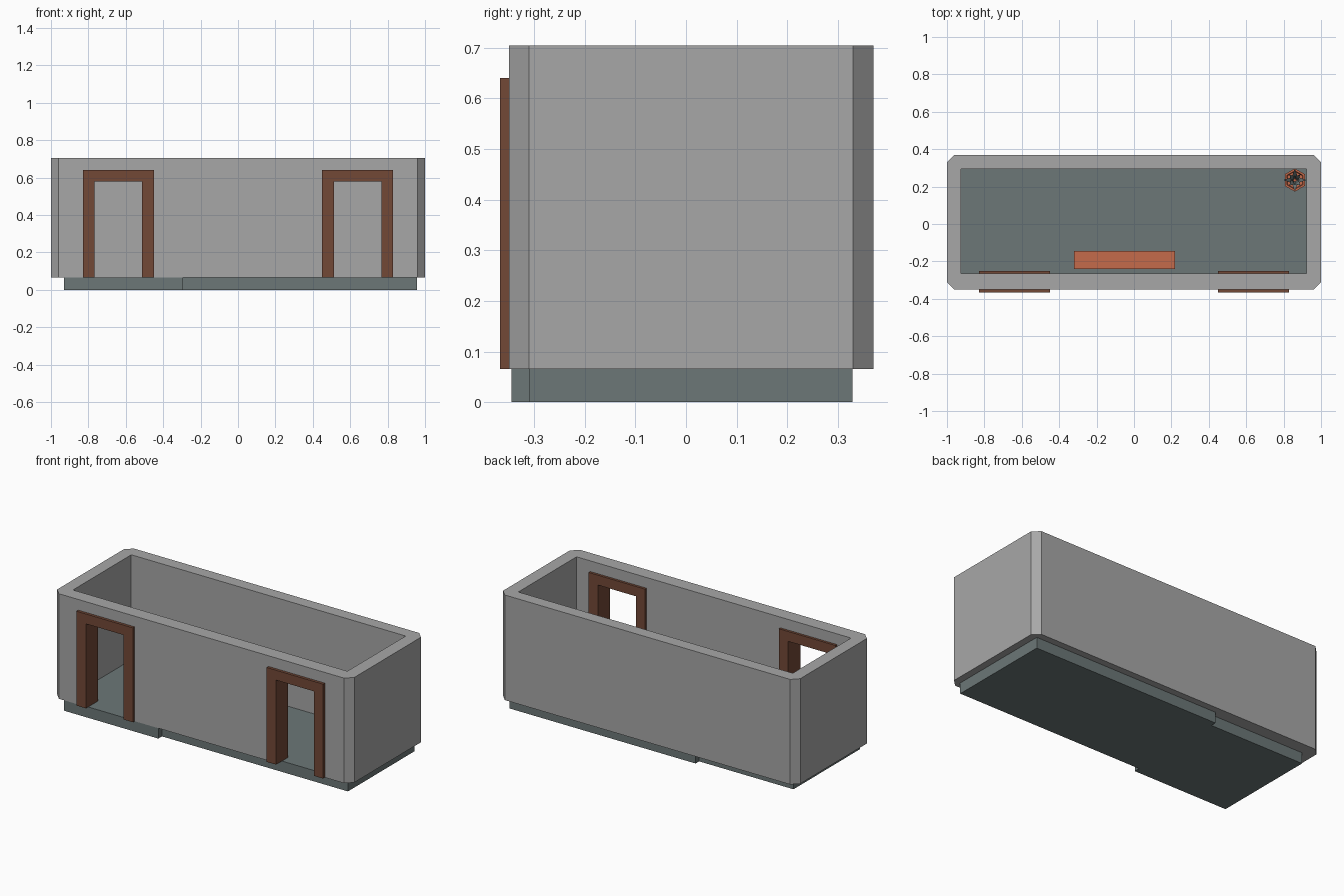
import bpy, bmesh, math
from mathutils import Vector

if "Cube" in bpy.data.objects:
    bpy.data.objects.remove(bpy.data.objects["Cube"])


def material(name, rgb):
    m = bpy.data.materials.new(name)
    m.diffuse_color = (*rgb, 1)
    m.use_nodes = True
    m.node_tree.nodes["Principled BSDF"].inputs["Base Color"].default_value = m.diffuse_color
    return m


GREY = material("wall grey", (0.39, 0.39, 0.39))
SLATE = material("slate", (0.15, 0.185, 0.185))
BROWN = material("door brown", (0.17, 0.065, 0.037))
ORANGE = material("warm orange", (0.56, 0.145, 0.07))


def finish(name, bm, mat):
    bmesh.ops.recalc_face_normals(bm, faces=bm.faces)
    me = bpy.data.meshes.new(name)
    bm.to_mesh(me)
    bm.free()
    ob = bpy.data.objects.new(name, me)
    bpy.context.collection.objects.link(ob)
    me.materials.append(mat)
    return ob


def prism(name, pts, vec, mat):
    """Extrude a closed outline of 3D points along vec."""
    bm = bmesh.new()
    f = bm.faces.new([bm.verts.new(p) for p in pts])
    r = bmesh.ops.extrude_face_region(bm, geom=[f])
    bmesh.ops.translate(bm, vec=vec,
                        verts=[v for v in r["geom"] if isinstance(v, bmesh.types.BMVert)])
    return finish(name, bm, mat)


def plan(name, pts, z0, z1, mat):
    return prism(name, [(x, y, z0) for x, y in pts], (0, 0, z1 - z0), mat)


def box(name, x0, x1, y0, y1, z0, z1, mat):
    return plan(name, [(x0, y0), (x1, y0), (x1, y1), (x0, y1)], z0, z1, mat)


def cut(ob, cutter):
    m = ob.modifiers.new("cut", 'BOOLEAN')
    m.operation, m.solver, m.object = 'DIFFERENCE', 'EXACT', cutter
    bpy.context.view_layer.objects.active = ob
    bpy.ops.object.modifier_apply(modifier=m.name)
    bpy.data.objects.remove(cutter, do_unlink=True)


FLOOR, TOP = 0.066, 0.705

# stepped floor slab
plan("floor_slab", [(-0.93, -0.345), (-0.295, -0.345), (-0.295, -0.31), (0.957, -0.31),
                    (0.957, 0.329), (-0.295, 0.329), (-0.295, 0.295), (-0.93, 0.295)],
     0, FLOOR, SLATE)

# wall ring with chamfered outer corners
c = 0.04
walls = plan("walls", [(-1 + c, -0.35), (1 - c, -0.35), (1, -0.35 + c), (1, 0.37 - c),
                       (1 - c, 0.37), (-1 + c, 0.37), (-1, 0.37 - c), (-1, -0.35 + c)],
             FLOOR, TOP, GREY)
cut(walls, box("room_cutter", -0.925, 0.922, -0.265, 0.295, -0.1, 1, GREY))

# doorways and frames running through the front wall
for side, cx in (("left", -0.64), ("right", 0.64)):
    cut(walls, box("door_cutter", cx - 0.16, cx + 0.16, -0.5, -0.15, -0.1, 0.61, GREY))
    w, i = 0.19, 0.127
    outline = [(-w, FLOOR), (-i, FLOOR), (-i, 0.58), (i, 0.58),
               (i, FLOOR), (w, FLOOR), (w, 0.64), (-w, 0.64)]
    prism(side + "_door_frame", [(cx + x, -0.367, z) for x, z in outline],
          (0, 0.117, 0), BROWN)

# bench against the front wall
box("bench", -0.32, 0.22, -0.24, -0.145, FLOOR, 0.18, ORANGE)

# potted plant in the back right corner
PX, PY = 0.86, 0.235
bm = bmesh.new()
rings = []
for r, z in ((0.042, FLOOR), (0.062, 0.16), (0.05, 0.16), (0.046, 0.145)):
    rings.append([bm.verts.new((PX + r * math.cos(math.radians(30 + 60 * k)),
                                PY + r * math.sin(math.radians(30 + 60 * k)), z))
                  for k in range(6)])
for a, b in zip(rings, rings[1:]):
    for k in range(6):
        bm.faces.new((a[k], a[(k + 1) % 6], b[(k + 1) % 6], b[k]))
bm.faces.new(rings[0])
bm.faces.new(rings[-1])
finish("plant_pot", bm, ORANGE)

# folded pointed leaves
bm = bmesh.new()
for k in range(8):
    a = math.radians(45 * k)
    reach, high = (0.062, 0.27) if k % 2 == 0 else (0.042, 0.31)
    out = Vector((math.cos(a), math.sin(a), 0))
    across = Vector((-out.y, out.x, 0)) * 0.013
    root = bm.verts.new(Vector((PX, PY, 0.145)) + out * 0.006)
    mid = Vector((PX, PY, 0.145 + (high - 0.145) * 0.6)) + out * reach * 0.4
    low = bm.verts.new(mid)
    l = bm.verts.new(mid + across + Vector((0, 0, 0.012)))
    r = bm.verts.new(mid - across + Vector((0, 0, 0.012)))
    tip = bm.verts.new(Vector((PX, PY, high)) + out * reach)
    for f in ((root, l, low), (root, low, r), (low, l, tip), (low, tip, r),
              (root, r, l), (l, r, tip)):
        bm.faces.new(f)
finish("plant_leaves", bm, SLATE)
